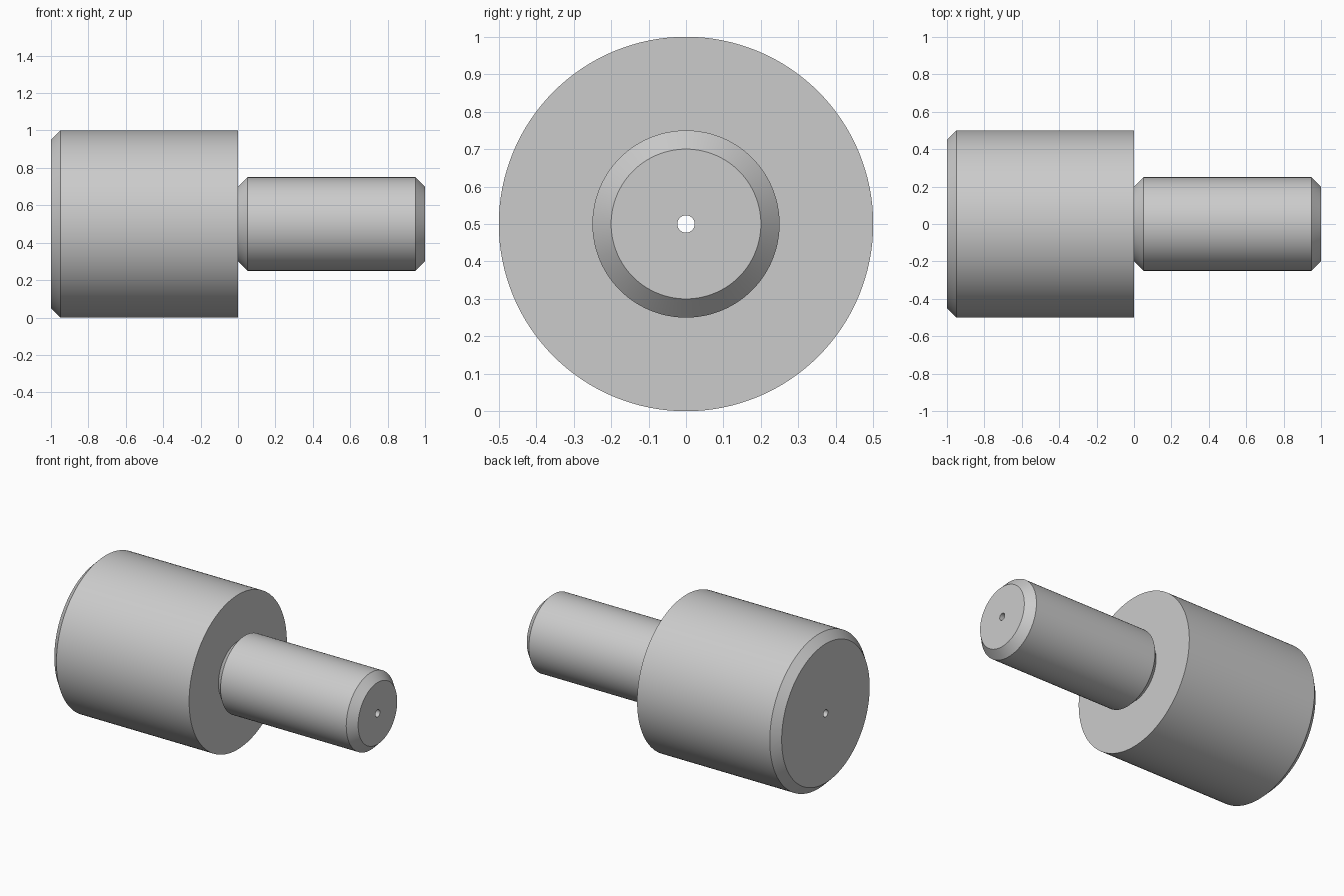
import bpy
import bmesh
import math
from mathutils import Matrix, Vector

SEGMENTS = 128
AXIS_HEIGHT = 0.5
BODY_R, SHANK_R, BORE_R = 0.5, 0.25, 0.023
CHAMFER = 0.05

cube = bpy.data.objects.get("Cube")
if cube:
    bpy.data.objects.remove(cube, do_unlink=True)

# Plain machined grey
grey = bpy.data.materials.new("machined_grey")
grey.use_nodes = True
colour = (0.6, 0.6, 0.6, 1.0)
grey.diffuse_color = colour
grey.node_tree.nodes["Principled BSDF"].inputs["Base Color"].default_value = colour


def turned_part(name, profile, material):
    """Turn a closed (x, radius) profile around the x axis."""
    bm = bmesh.new()
    rings = []
    for i in range(SEGMENTS):
        turn = Matrix.Rotation(math.tau * i / SEGMENTS, 3, "X")
        rings.append([bm.verts.new(turn @ Vector((x, 0, r))) for x, r in profile])
    count = len(profile)
    for i, ring in enumerate(rings):
        following = rings[(i + 1) % SEGMENTS]
        for j in range(count):
            k = (j + 1) % count
            bm.faces.new((ring[j], ring[k], following[k], following[j]))
    bmesh.ops.recalc_face_normals(bm, faces=bm.faces)
    mesh = bpy.data.meshes.new(name)
    bm.to_mesh(mesh)
    bm.free()
    mesh.materials.append(material)
    obj = bpy.data.objects.new(name, mesh)
    obj.location.z = AXIS_HEIGHT
    bpy.context.collection.objects.link(obj)
    bpy.ops.object.select_all(action="DESELECT")
    obj.select_set(True)
    bpy.context.view_layer.objects.active = obj
    bpy.ops.object.shade_smooth_by_angle(angle=math.radians(30))
    return obj


# One turned piece: wide body, undercut neck, chamfered shank, through bore
turned_part("stepped_pin", [
    (-1, BORE_R),
    (-1, BODY_R - CHAMFER),
    (-1 + CHAMFER, BODY_R),
    (0, BODY_R),
    (0, SHANK_R - CHAMFER),
    (CHAMFER, SHANK_R),
    (1 - CHAMFER, SHANK_R),
    (1, SHANK_R - CHAMFER),
    (1, BORE_R),
], grey)
